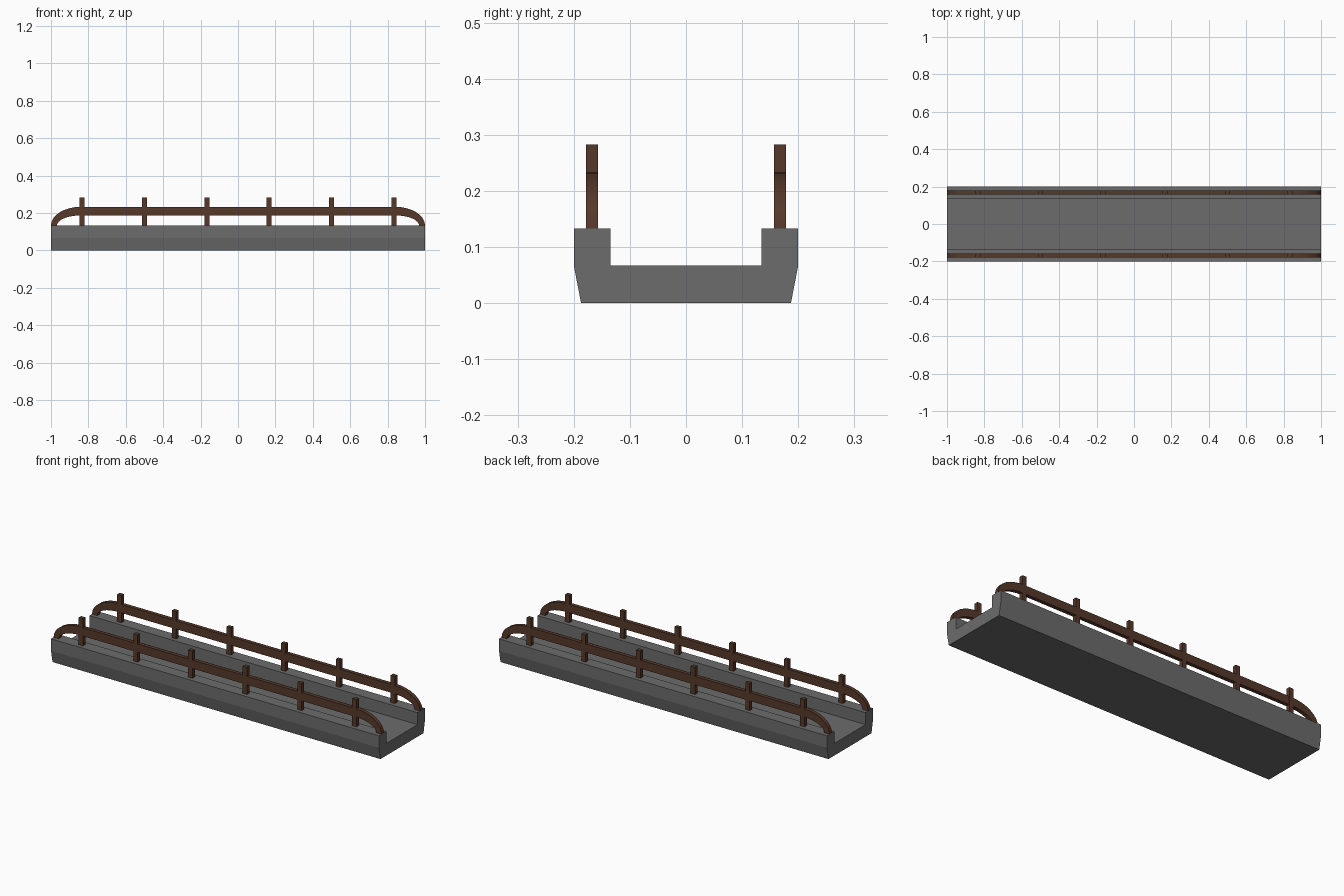
import bpy, math

if "Cube" in bpy.data.objects:
    bpy.data.objects.remove(bpy.data.objects["Cube"])

def material(name, rgb):
    m = bpy.data.materials.new(name)
    m.diffuse_color = (*rgb, 1)
    m.use_nodes = True
    m.node_tree.nodes["Principled BSDF"].inputs["Base Color"].default_value = m.diffuse_color
    return m

stone = material("grey stone", (0.15, 0.15, 0.15))
wood = material("brown wood", (0.093, 0.04, 0.023))

def build(name, verts, faces, mat):
    me = bpy.data.meshes.new(name)
    me.from_pydata(verts, [], faces)
    me.materials.append(mat)
    ob = bpy.data.objects.new(name, me)
    bpy.context.collection.objects.link(ob)
    return ob

def prism(name, a, b, mat):
    """Join two matching outlines into a closed solid."""
    n = len(a)
    faces = [tuple(reversed(range(n))), tuple(range(n, 2 * n))]
    faces += [(i, (i + 1) % n, n + (i + 1) % n, n + i) for i in range(n)]
    return build(name, a + b, faces, mat)

# Deck: channel section run along x
half = [(0.187, 0), (0.2, 0.067), (0.2, 0.133), (0.135, 0.133), (0.135, 0.067)]
section = half + [(-y, z) for y, z in reversed(half)]
prism("deck", [(-1, y, z) for y, z in section], [(1, y, z) for y, z in section], stone)

# Rail path: outer and inner edges, curving down to the kerb at both ends
BASE, N = 0.133, 8
def edge(rx, rz):
    right = [(0.84 + rx * math.cos(t), BASE + rz * math.sin(t))
             for t in (math.pi / 2 * i / N for i in range(N + 1))]
    return right + [(-x, z) for x, z in reversed(right)]
outer, inner = edge(0.16, 0.1), edge(0.128, 0.054)

for side, label in ((-1, "front"), (1, "back")):
    y0 = side * 0.1675
    # Rail: rectangular section swept along the path
    verts = []
    for (xo, zo), (xi, zi) in zip(outer, inner):
        verts += [(xo, y0 - 0.0105, zo), (xo, y0 + 0.0105, zo),
                  (xi, y0 + 0.0105, zi), (xi, y0 - 0.0105, zi)]
    last = len(outer) - 1
    faces = [(3, 2, 1, 0), tuple(4 * last + k for k in range(4))]
    for i in range(last):
        for k in range(4):
            j = (k + 1) % 4
            faces.append((4 * i + k, 4 * i + j, 4 * i + 4 + j, 4 * i + 4 + k))
    rail = build(label + "_rail", verts, faces, wood)
    bpy.context.view_layer.objects.active = rail
    rail.select_set(True)
    bpy.ops.object.shade_smooth_by_angle(angle=math.radians(35))
    rail.select_set(False)

    # Posts
    for i in range(6):
        x = (i - 2.5) / 3
        ring = [(x - 0.013, y0 - 0.011), (x + 0.013, y0 - 0.011),
                (x + 0.013, y0 + 0.011), (x - 0.013, y0 + 0.011)]
        prism(f"{label}_post_{i + 1}", [(*p, BASE) for p in ring],
              [(*p, 0.283) for p in ring], wood)
